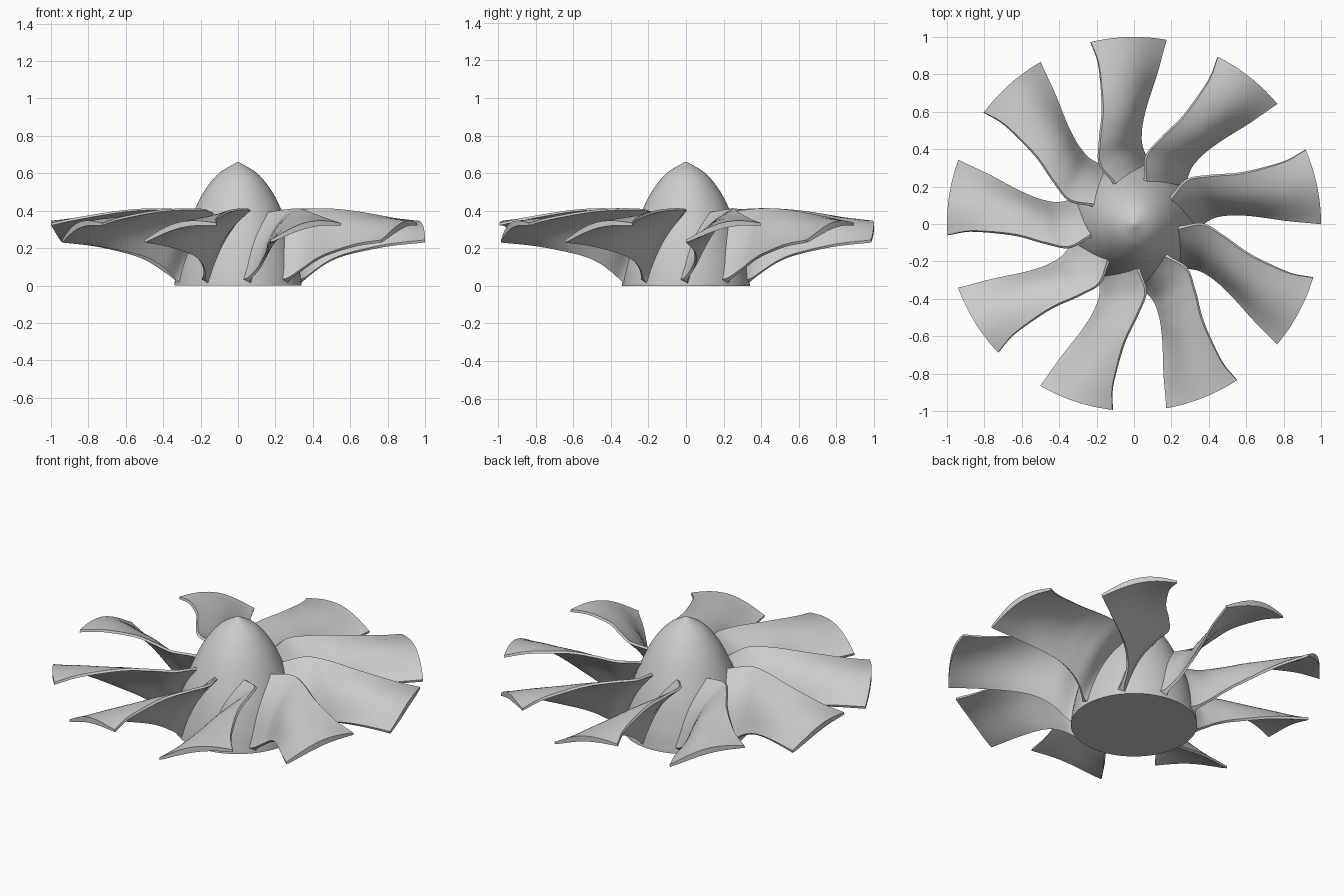
import bpy
import bmesh
from math import sin, cos, pi, radians, exp, hypot
from mathutils import Vector

cube = bpy.data.objects.get("Cube")
if cube:
    bpy.data.objects.remove(cube)

metal = bpy.data.materials.new("plain_grey")
metal.use_nodes = True
metal.diffuse_color = (0.6, 0.6, 0.6, 1)
metal.node_tree.nodes["Principled BSDF"].inputs["Base Color"].default_value = metal.diffuse_color


def spline(points, steps):
    """Smooth curve through the points (Catmull-Rom)."""
    pts = [Vector(p) for p in points]
    pts = [2 * pts[0] - pts[1]] + pts + [2 * pts[-1] - pts[-2]]
    out = []
    for a, b, c, d in zip(pts, pts[1:], pts[2:], pts[3:]):
        for i in range(steps):
            t = i / steps
            out.append(0.5 * (2 * b + (c - a) * t + (2 * a - 5 * b + 4 * c - d) * t * t
                              + (3 * b - a - 3 * c + d) * t ** 3))
    return out + [pts[-2]]


def skin(bm, loops):
    """Bridge consecutive closed loops of vertices."""
    for low, high in zip(loops, loops[1:]):
        n = len(low)
        for i in range(n):
            j = (i + 1) % n
            bm.faces.new((low[i], low[j], high[j], high[i]))


def finish(bm, name):
    bmesh.ops.recalc_face_normals(bm, faces=bm.faces)
    mesh = bpy.data.meshes.new(name)
    bm.to_mesh(mesh)
    bm.free()
    mesh.materials.append(metal)
    obj = bpy.data.objects.new(name, mesh)
    bpy.context.collection.objects.link(obj)
    bpy.ops.object.select_all(action="DESELECT")
    obj.select_set(True)
    bpy.context.view_layer.objects.active = obj
    bpy.ops.object.shade_smooth_by_angle(angle=radians(40))
    return obj


# Pointed hub, turned from a profile of (radius, height)
profile = spline([(0.34, 0), (0.337, 0.03), (0.323, 0.12), (0.285, 0.27), (0.225, 0.42),
                  (0.17, 0.52), (0.1, 0.602), (0.004, 0.66)], 5)
SIDES = 72
bm = bmesh.new()
rings = [[bm.verts.new((r * cos(2 * pi * i / SIDES), r * sin(2 * pi * i / SIDES), z))
          for i in range(SIDES)] for r, z in profile]
skin(bm, rings)
bm.faces.new(rings[0])
bm.faces.new(rings[-1])
finish(bm, "hub")

# Blade edges, root to tip: (radius, angle in degrees, height)
lower_edge = spline([(0.29, 76, 0.01), (0.34, 78.5, 0.025), (0.42, 84.5, 0.085), (0.5, 85.7, 0.135),
                     (0.6, 84.7, 0.172), (0.8, 81.5, 0.215), (1, 80, 0.237)], 6)
upper_edge = spline([(0.19, 112, 0.375), (0.25, 116, 0.39), (0.36, 120, 0.405), (0.48, 112.5, 0.408),
                     (0.63, 105.5, 0.396), (0.85, 102.6, 0.36), (1, 103.4, 0.328)], 6)
CHORD = 16


def blade_section(low, high):
    """Closed cambered section between the two edges, wrapped around the axis."""
    mean_r = (low[0] + high[0]) / 2
    run, rise = radians(high[1] - low[1]) * mean_r, high[2] - low[2]
    size = hypot(run, rise)
    nx, nz = -rise / size, run / size
    sides = ([], [])
    for i in range(CHORD + 1):
        t = i / CHORD
        r, angle, z = low.lerp(high, t)
        hub_r = 0.34 - 0.12 * t
        flare = 0.014 * exp(-max(r - hub_r, 0) / 0.014)
        # The hump leans slightly towards the rising edge
        camber = 0.039 * sin(pi * t ** 1.1)
        half = 0.007 + 0.009 * sin(pi * t) + flare
        for side, sign in zip(sides, (1, -1)):
            offset = camber + sign * half
            a = radians(angle) + nx * offset / r
            side.append((r * cos(a), r * sin(a), max(z + nz * offset, 0.004)))
    return sides[0] + sides[1][::-1]


bm = bmesh.new()
sections = [[bm.verts.new(p) for p in blade_section(lo, hi)]
            for lo, hi in zip(lower_edge, upper_edge)]
skin(bm, sections)
for end in (sections[0], sections[-1]):
    for i in range(CHORD):
        bm.faces.new((end[i], end[i + 1], end[-2 - i], end[-1 - i]))
first = finish(bm, "blade_1")

# Eight more blades around the hub
BLADES = 9
for k in range(1, BLADES):
    copy = first.copy()
    copy.name = f"blade_{k + 1}"
    copy.rotation_euler.z = 2 * pi * k / BLADES
    bpy.context.collection.objects.link(copy)
